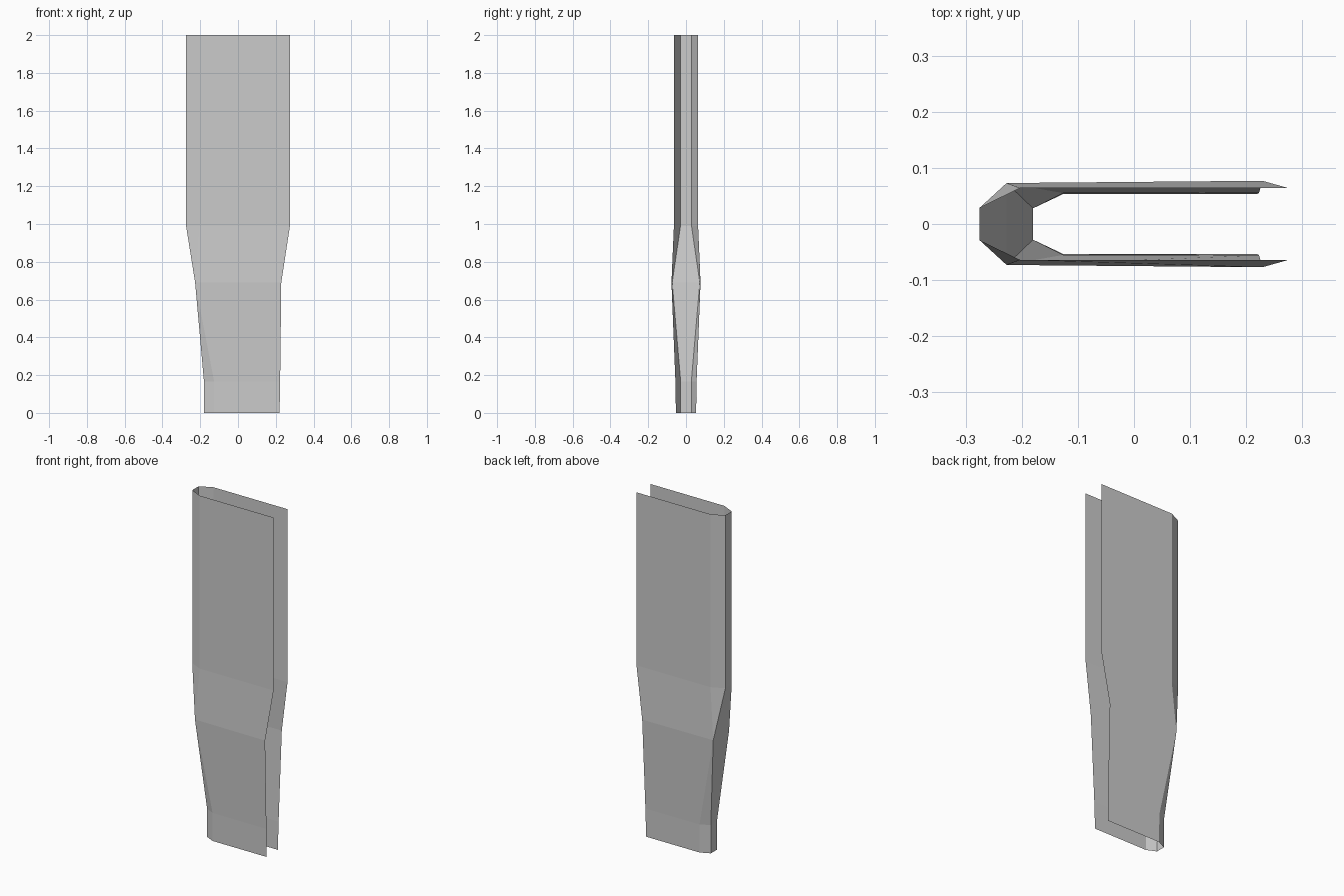
import bpy, bmesh

if "Cube" in bpy.data.objects:
    bpy.data.objects.remove(bpy.data.objects["Cube"])

# Open, chamfered channel section at each height:
# z, spine x, spine half-width, chamfer-end x, y there, open-edge x, y there
sections = [
    (0.00, -0.180, 0.028, -0.126, 0.0535, 0.220, 0.0535),
    (0.165, -0.180, 0.028, -0.126, 0.0550, 0.223, 0.0560),
    (0.69, -0.227, 0.073, -0.227, 0.0730, 0.229, 0.0770),
    (0.99, -0.275, 0.029, -0.203, 0.0640, 0.275, 0.0640),
    (2.00, -0.275, 0.029, -0.203, 0.0640, 0.275, 0.0640),
]

bm = bmesh.new()
rings = []
for z, xs, ys, xc, yc, xo, yo in sections:
    half = [(xs, ys), (xc, yc), (xo, yo)]
    profile = [(x, -y) for x, y in reversed(half)] + half
    rings.append([bm.verts.new((x, y, z)) for x, y in profile])

# Loft the sheet between neighbouring sections, facing outwards
for lo, hi in zip(rings, rings[1:]):
    for i in range(5):
        bm.faces.new((lo[i], hi[i], hi[i + 1], lo[i + 1]))

# The chamfers pinch to a point at the widest section
bmesh.ops.remove_doubles(bm, verts=bm.verts[:], dist=0.0005)
for f in bm.faces:
    f.normal_update()
    if f.calc_center_median().y * f.normal.y < -1e-6:
        f.normal_flip()
    elif abs(f.calc_center_median().y) < 1e-6 and f.normal.x > 0:
        f.normal_flip()

mesh = bpy.data.meshes.new("channel_sleeve")
bm.to_mesh(mesh)
bm.free()
obj = bpy.data.objects.new("channel_sleeve", mesh)
bpy.context.collection.objects.link(obj)
